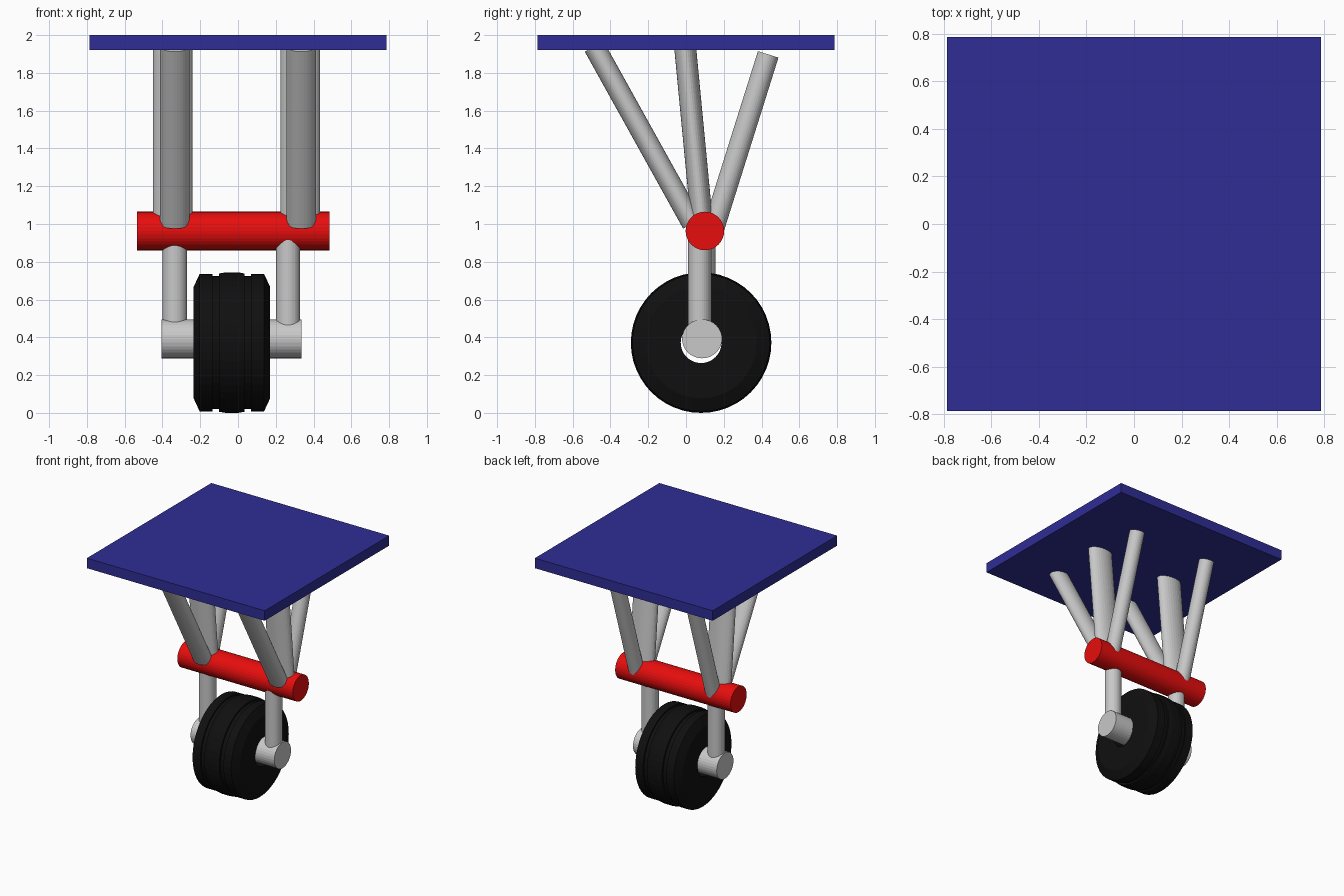
import bpy, bmesh, math
from mathutils import Vector, Matrix

if "Cube" in bpy.data.objects:
    bpy.data.objects.remove(bpy.data.objects["Cube"])


def material(name, rgb):
    m = bpy.data.materials.new(name)
    m.diffuse_color = (*rgb, 1)
    m.use_nodes = True
    m.node_tree.nodes["Principled BSDF"].inputs["Base Color"].default_value = m.diffuse_color
    return m


BLUE = material("blue", (0.028, 0.026, 0.30))
RED = material("red", (0.8, 0.004, 0.004))
GREY = material("light grey", (0.58, 0.58, 0.58))
BLACK = material("black", (0.005, 0.005, 0.005))


def finish(name, bm, mat, smooth=False):
    bmesh.ops.recalc_face_normals(bm, faces=bm.faces)
    me = bpy.data.meshes.new(name)
    bm.to_mesh(me)
    bm.free()
    me.materials.append(mat)
    ob = bpy.data.objects.new(name, me)
    bpy.context.collection.objects.link(ob)
    return ob


def rod(name, a, b, rx, ry, mat, sides=32):
    """Elliptical rod from a to b; rx is its half width along world x (or z if it lies along x)."""
    a, b = Vector(a), Vector(b)
    axis = (b - a).normalized()
    u = Vector((0, 0, 1)) if abs(axis.x) > 0.9 else Vector((1, 0, 0))
    u = (u - axis * u.dot(axis)).normalized()
    v = axis.cross(u)
    bm = bmesh.new()
    rings = []
    for p in (a, b):
        rings.append([bm.verts.new(p + u * rx * math.cos(t) + v * ry * math.sin(t))
                      for t in (2 * math.pi * i / sides for i in range(sides))])
    for i in range(sides):
        j = (i + 1) % sides
        bm.faces.new((rings[0][i], rings[0][j], rings[1][j], rings[1][i]))
    bm.faces.new(rings[0])
    bm.faces.new(rings[1])
    return finish(name, bm, mat)


# Mounting plate
bm = bmesh.new()
bmesh.ops.create_cube(bm, size=1, matrix=Matrix.Translation((0, 0, 1.96)) @ Matrix.Diagonal((1.572, 1.572, 0.08, 1)))
finish("mounting_plate", bm, BLUE)

# Cross bar and wheel axle
rod("cross_bar", (-0.535, 0.10, 0.963), (0.485, 0.10, 0.963), 0.102, 0.102, RED)
rod("axle", (-0.405, 0.085, 0.392), (0.335, 0.085, 0.392), 0.103, 0.106, GREY)

# Fork legs and the three struts on each side
for side, leg_x, leg_y, mid_x, back_x in (("left", -0.335, 0.095, -0.345, -0.345),
                                          ("right", 0.265, 0.072, 0.33, 0.335)):
    strut_x = -0.335 if side == "left" else 0.335
    rod(f"fork_leg_{side}", (leg_x, leg_y, 0.42), (leg_x, leg_y, 0.95), 0.064, 0.062, GREY)
    rod(f"front_strut_{side}", (strut_x, 0.035, 1.003), (strut_x, -0.486, 1.94), 0.078, 0.057, GREY)
    rod(f"middle_strut_{side}", (mid_x, 0.088, 0.97), (mid_x, -0.005, 1.94), 0.105, 0.058, GREY)
    rod(f"back_strut_{side}", (back_x, 0.145, 0.975), (back_x, 0.435, 1.898), 0.057, 0.057, GREY)

# Grooved tyre: closed (x, radius) section spun about the x axis, open in the middle
section = [(-0.235, 0.108), (-0.235, 0.295), (-0.203, 0.364), (-0.135, 0.364), (-0.135, 0.352),
           (-0.10, 0.352), (-0.10, 0.366), (-0.065, 0.372), (0.0, 0.372), (0.035, 0.366),
           (0.035, 0.352), (0.07, 0.352), (0.07, 0.364), (0.138, 0.364), (0.17, 0.295), (0.17, 0.108)]
bm = bmesh.new()
n, k = 48, len(section)
cy, cz = 0.08, 0.372
rings = [[bm.verts.new((x, cy + r * math.cos(t), cz + r * math.sin(t))) for x, r in section]
         for t in (2 * math.pi * i / n for i in range(n))]
for i in range(n):
    p, q = rings[i], rings[(i + 1) % n]
    for j in range(k):
        m = (j + 1) % k
        bm.faces.new((p[j], p[m], q[m], q[j]))
finish("tyre", bm, BLACK)
